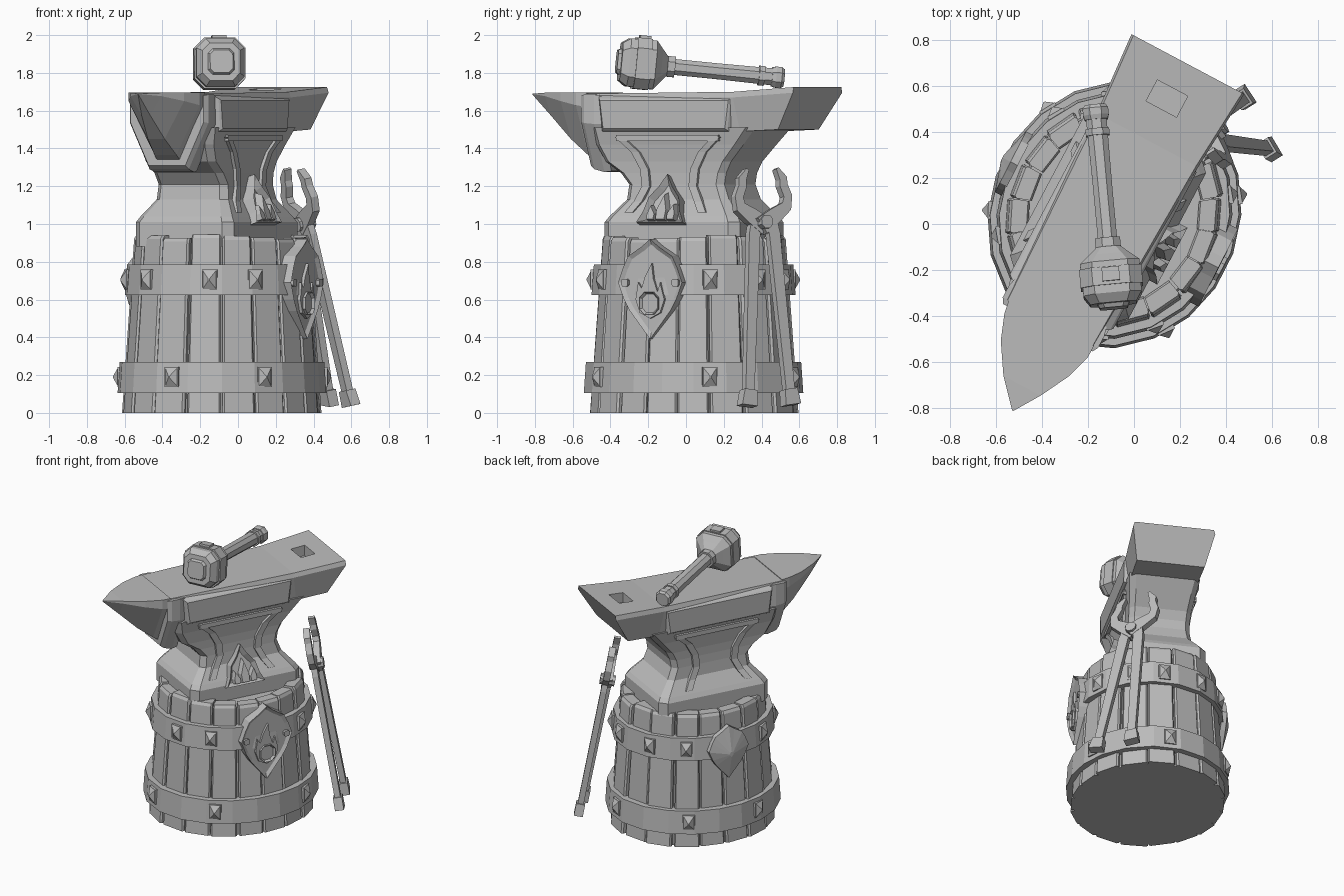
import bpy, bmesh, math, random
from mathutils import Vector, Matrix

cube = bpy.data.objects.get("Cube")
if cube:
    bpy.data.objects.remove(cube)
random.seed(4)
UP = Vector((0, 0, 1))

grey = bpy.data.materials.new("plain_grey")
grey.use_nodes = True
grey.diffuse_color = (0.5, 0.5, 0.5, 1)
grey.node_tree.nodes["Principled BSDF"].inputs["Base Color"].default_value = (0.5, 0.5, 0.5, 1)


# ---------- helpers ----------
def loft(name, rings, inset=0, sink=0):
    """Skin equal rings of points, cap both ends, optionally sink the last cap."""
    bm = bmesh.new()
    rows = [[bm.verts.new(p) for p in ring] for ring in rings]
    n = len(rows[0])
    for a, b in zip(rows, rows[1:]):
        for i in range(n):
            j = (i + 1) % n
            bm.faces.new((a[i], a[j], b[j], b[i]))
    bm.faces.new(rows[0][::-1])
    cap = bm.faces.new(rows[-1])
    bmesh.ops.recalc_face_normals(bm, faces=bm.faces)
    if inset:
        bmesh.ops.inset_region(bm, faces=[cap], thickness=inset, use_even_offset=True)
        bmesh.ops.translate(bm, verts=cap.verts[:], vec=cap.normal * -sink)
    mesh = bpy.data.meshes.new(name)
    bm.to_mesh(mesh)
    bm.free()
    mesh.materials.append(grey)
    obj = bpy.data.objects.new(name, mesh)
    bpy.context.collection.objects.link(obj)
    return obj


def frame(origin, x, y):
    x, y = Vector(x).normalized(), Vector(y).normalized()
    return Matrix.Translation(origin) @ Matrix((x, y, x.cross(y))).transposed().to_4x4()


def plate(name, outline, z0, z1, m, inset=0, sink=0, scale=1):
    """Prism from a 2D outline placed by a frame; scale shrinks the outer end."""
    return loft(name, [[m @ Vector((x * k, y * k, z)) for x, y in outline]
                       for z, k in ((z0, 1), (z1, scale))], inset, sink)


def rect(a, b):
    return [(-a, -b), (a, -b), (a, b), (-a, b)]


def octagon(a, b, c):
    return [(-a, c - b), (c - a, -b), (a - c, -b), (a, c - b),
            (a, b - c), (a - c, b), (c - a, b), (-a, b - c)]


def ribbon(points, widths):
    """Outline of a flat bar that follows a 2D path."""
    pts = [Vector(p) for p in points]
    left, right = [], []
    for i, (p, w) in enumerate(zip(pts, widths)):
        d = (pts[min(i + 1, len(pts) - 1)] - pts[max(i - 1, 0)]).normalized()
        n = Vector((-d.y, d.x)) * w
        left.append(p + n)
        right.append(p - n)
    return [tuple(p) for p in left + right[::-1]]


# ---------- shared axes: U runs horn to heel, W points to the anvil's side ----------
ANG = math.radians(28)
U = Vector((math.sin(ANG), math.cos(ANG), 0))
W = Vector((math.cos(ANG), -math.sin(ANG), 0))


# ---------- barrel, slightly oval along the anvil ----------
def polar(r, ang, z):
    d = Vector((math.cos(ang), math.sin(ang), 0))
    r /= math.hypot(d.dot(U) / 1.045, d.dot(W) / 0.955)
    return Vector((-0.085, 0.04, z)) + d * r


def tub(name, r0, r1, z0, z1, n=20):
    loft(name, [[polar(r, math.tau * i / n, z) for i in range(n)]
                for r, z in ((r0, z0), (r1, z1))])


def rim_frame(deg, r, z):
    a = math.radians(deg)
    return frame(polar(r, a, z), (-math.sin(a), math.cos(a), 0), UP)


tub("barrel_core", 0.517, 0.442, 0, 0.9)
STAVES = 18
for i in range(STAVES):
    half = math.pi / STAVES
    mid = 2 * half * i + random.uniform(-0.012, 0.012)
    half *= random.uniform(0.94, 0.985)
    top, jut = random.uniform(0.92, 0.945), random.uniform(-0.006, 0.008)
    rings = []
    for z, r, t in ((0, 0.538, 0.1), (top - 0.02, 0.472, 0.09), (top, 0.46, 0.07)):
        r += jut
        rings.append([polar(r - t, mid - half, z), polar(r - 0.01, mid - half, z),
                      polar(r, mid - half * 0.88, z), polar(r, mid + half * 0.88, z),
                      polar(r - 0.01, mid + half, z), polar(r - t, mid + half, z)])
    loft("barrel_stave", rings)
tub("lower_band", 0.568, 0.557, 0.105, 0.27)
tub("upper_band", 0.528, 0.516, 0.625, 0.785)

for z, r, angles in ((0.19, 0.555, (9, 65, 122, 178, 243, 294)),
                     (0.705, 0.515, (10, 40, 62, 92, 120, 190, 222, 263, 290))):
    for deg in angles:
        m = rim_frame(deg, r, z)
        plate("stud_base", rect(0.04, 0.053), -0.02, 0.012, m)
        plate("stud_point", rect(0.035, 0.048), 0.012, 0.038, m, scale=0.1)

# ---------- shields on the barrel ----------
half_shield = [(0, 0.27), (0.05, 0.23), (0.13, 0.18), (0.16, 0.12),
               (0.19, 0.04), (0.155, -0.05), (0.12, -0.11), (0, -0.26)]
shield = half_shield + [(-x, y) for x, y in half_shield[-2:0:-1]]
m = rim_frame(-27, 0.45, 0.65)
plate("shield", shield, 0, 0.078, m, inset=0.022, sink=0.015)
for side in (-1, 1):
    plate("shield_rivet", octagon(0.02, 0.02, 0.008), 0.05, 0.083,
          m @ Matrix.Translation((side * 0.15, 0.04, 0)))
flame = [(0, -0.15), (0.06, -0.12), (0.085, -0.05), (0.06, 0.04), (0.045, -0.01),
         (0.02, 0.06), (0.01, 0.14), (-0.03, 0.07), (-0.05, 0.01), (-0.07, 0.04), (-0.085, -0.05),
         (-0.06, -0.12)]
plate("shield_flame", flame, 0.05, 0.08, m)
ring = octagon(0.055, 0.06, 0.03)
plate("flame_ring", ring, 0.05, 0.095, m @ Matrix.Translation((0, -0.07, 0)), inset=0.018, sink=0.025)
m = rim_frame(153, 0.495, 0.66)
small_shield = [(x * 0.78, y * 0.72) for x, y in shield]
plate("rear_shield", small_shield, 0, 0.035, m)
plate("rear_shield_ridge", small_shield, 0.035, 0.075, m, scale=0.1)


# ---------- anvil ----------
def anvil(u, w, z):
    return Vector((-0.106, 0.056, 0)) + U * u + W * w + UP * z


# foot, waist and shoulders: height, front reach, rear reach, half width
levels = [(0.88, 0.42, 0.39, 0.293), (1.01, 0.42, 0.39, 0.293), (1.04, 0.40, 0.37, 0.275),
          (1.13, 0.32, 0.29, 0.215), (1.21, 0.31, 0.26, 0.208), (1.27, 0.36, 0.27, 0.207),
          (1.33, 0.45, 0.30, 0.21), (1.42, 0.5, 0.38, 0.222), (1.51, 0.52, 0.46, 0.24)]
rings = []
for z, front, rear, b in levels:
    a, c = (front + rear) / 2, b * 0.16
    rings.append([anvil(x + (rear - front) / 2, y, z) for x, y in octagon(a, b, c)])
loft("anvil_body", rings)

# face and heel: upper and lower reach, upper and lower half width, heights
rings = [[anvil(ub, -hb, zb), anvil(ub, hb, zb), anvil(ut, ht, zt - 0.03),
          anvil(ut, ht - 0.01, zt), anvil(ut, 0.01 - ht, zt), anvil(ut, -ht, zt - 0.03)]
         for ut, ub, ht, hb, zt, zb in ((-0.55, -0.55, 0.22, 0.2, 1.69, 1.5),
                                        (0.35, 0.38, 0.25, 0.225, 1.7, 1.49),
                                        (0.725, 0.61, 0.278, 0.23, 1.725, 1.5))]
face = loft("anvil_face", rings)
hole = plate("hardy_hole_cutter", rect(0.052, 0.075), -0.1, 0.1,
             frame(anvil(0.55, -0.01, 1.74), U, -W))
hole.hide_render = True
hole.display_type = "WIRE"
cut = face.modifiers.new("hardy_hole", "BOOLEAN")
cut.object = hole
cut.solver = "EXACT"
hole.hide_set(True)

# side aprons and raised panel frames
for s in (-1, 1):
    loft("side_apron", [[anvil(u, s * w, z) for u, z in
                         ((-0.46 + k, 1.47 + k), (0.34 - k, 1.47 + k), (0.36 - k, 1.69 - k), (-0.48 + k, 1.69 - k))]
                        for w, k in ((0.2, 0), (0.245, 0.025), (0.255, 0.035))])
    path = [(0.29, 0.23, 1.46), (0.2, 0.215, 1.38), (0.15, 0.208, 1.29),
            (0.14, 0.207, 1.2), (0.18, 0.222, 1.12), (0.22, 0.255, 1.06)]
    for side in (-1, 1):
        loft("panel_edge", [[anvil(-0.045 + side * u + x, s * (w + y), z) for x, y in rect(0.024, 0.018)]
                            for u, w, z in path])
    loft("panel_top", [[anvil(u, s * (0.228 + x), 1.455 + y) for x, y in rect(0.022, 0.016)]
                       for u in (-0.35, 0.26)])


# horn and its collar: five-sided keel sections
def keel(u, half, top, bottom, shift=0, belly=0.33, cheek=0.3):
    drop = top - bottom
    return [anvil(u, shift + half * x, top - drop * k) for x, k in
            ((-1, 0), (1, 0), (1, cheek), (belly, 1), (-belly, 1), (-1, cheek))]


loft("horn_collar", [keel(-0.45, 0.225, 1.68, 1.28, 0, 0.5, 0.38), keel(-0.49, 0.235, 1.685, 1.275, 0, 0.5, 0.38),
                     keel(-0.55, 0.235, 1.685, 1.29, 0, 0.5, 0.38), keel(-0.575, 0.22, 1.68, 1.31, 0, 0.5, 0.38)])
loft("horn", [keel(-0.55, 0.21, 1.695, 1.325, 0.005, 0.33, 0.2), keel(-0.61, 0.205, 1.695, 1.365, 0.01, 0.32, 0.2),
              keel(-0.72, 0.167, 1.695, 1.45, 0.013, 0.3, 0.18), keel(-0.85, 0.092, 1.695, 1.575, 0.02, 0.28, 0.15),
              keel(-0.965, 0.003, 1.69, 1.685, 0.035)])

# flame crest on the foot
m = frame(anvil(-0.045, 0.305, 1.0), U, UP - W * 0.35)
half_arch = [(0, 0.27), (0.04, 0.2), (0.09, 0.14), (0.11, 0.06), (0.14, 0)]
arch = half_arch + [(-x, y) for x, y in half_arch[:0:-1]]
plate("crest_arch", arch, -0.08, 0.03, m, inset=0.024, sink=0.035)
for x, lean, h, w in ((-0.06, -0.01, 0.1, 0.026), (0, 0.005, 0.18, 0.034), (0.06, 0.01, 0.11, 0.026)):
    shard = [(-w, 0), (w, 0), (w * 1.1, h * 0.4), (lean, h), (-w * 1.1, h * 0.4)]
    plate("crest_flame", shard, -0.03, 0.035, m @ Matrix.Translation((x, 0.015, 0)), scale=0.75)

# ---------- hammer ----------
axis = Vector((-0.07, 0.75, -0.075)).normalized()
side = axis.cross(UP).normalized()
m = frame((-0.1, -0.23, 1.848), side, side.cross(axis))
m = m @ Matrix.Diagonal((1, 1, -1, 1))  # local z runs down the handle


def turned(name, sections, chamfer):
    loft(name, [[m @ Vector((x, y, z)) for x, y in octagon(h, h, h * chamfer)] for z, h in sections])


turned("hammer_head", [(-0.12, 0.1), (-0.08, 0.127), (0.06, 0.13), (0.095, 0.09), (0.13, 0.052)], 0.4)
turned("hammer_belt", [(-0.045, 0.136), (0.035, 0.136)], 0.4)
turned("hammer_pad", [(-0.138, 0.06), (-0.115, 0.072)], 0.35)
turned("hammer_handle", [(0.1, 0.042), (0.4, 0.042), (0.7, 0.045)], 0.55)
turned("handle_collar", [(0.13, 0.055), (0.17, 0.055)], 0.55)
turned("handle_grip_ring", [(0.62, 0.052), (0.65, 0.052)], 0.55)
turned("handle_pommel", [(0.69, 0.05), (0.71, 0.056), (0.74, 0.056), (0.755, 0.045)], 0.55)
loft("hammer_nub", [[m @ Vector((x, y, z)) for x, z in rect(0.038, 0.03)] for y in (0.12, 0.15)])

# ---------- tongs ----------
m = frame((0.352, 0.405, 1.005), (-0.53, 0.848, 0), (-0.192, -0.035, 0.98))
for s, z in ((-1, -0.012), (1, 0.012)):
    jaw = [(s * -0.02, -0.02), (s * 0.07, 0.04), (s * 0.135, 0.085), (s * 0.145, 0.14),
           (s * 0.12, 0.2), (s * 0.12, 0.235), (s * 0.085, 0.29)]
    plate("tongs_jaw", ribbon(jaw, (0.05, 0.042, 0.032, 0.026, 0.024, 0.024, 0.008)), z - 0.022, z + 0.022, m)
    leg = [(s * 0.02, 0.04), (s * 0.055, -0.06), (s * 0.12, -0.92)]
    plate("tongs_leg", ribbon(leg, (0.045, 0.034, 0.027)), z - 0.02, z + 0.02, m)
    foot = [(s * 0.118, -0.9), (s * 0.128, -0.985)]
    plate("tongs_foot", ribbon(foot, (0.038, 0.048)), z - 0.03, z + 0.03, m)
plate("tongs_pivot", octagon(0.035, 0.035, 0.02), -0.05, 0.05, m)
